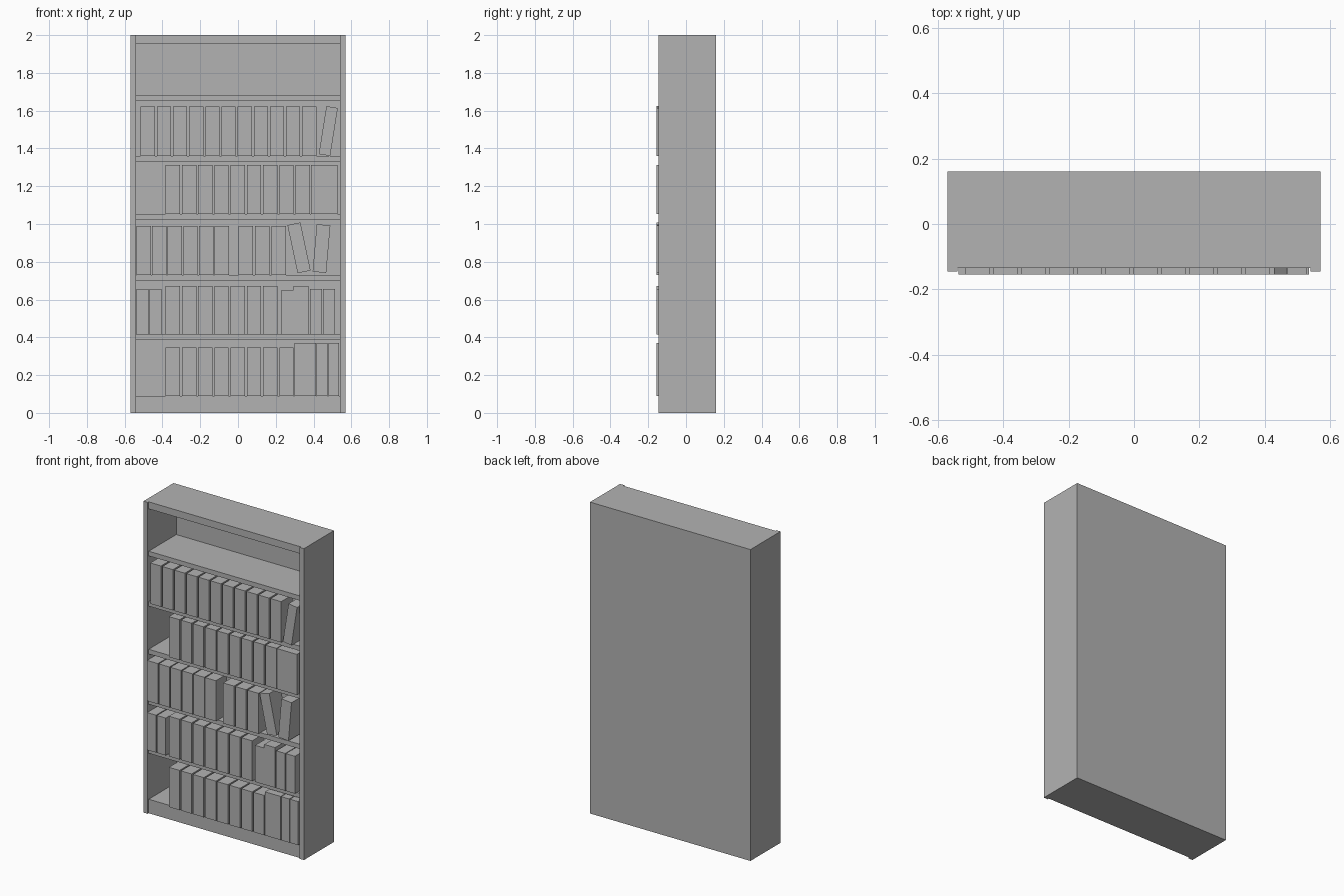
import bpy
from math import radians
from mathutils import Matrix

cube = bpy.data.objects.get("Cube")
if cube:
    bpy.data.objects.remove(cube, do_unlink=True)

import bmesh

grey = bpy.data.materials.new("plain grey")
grey.use_nodes = True
colour = (0.45, 0.45, 0.45, 1)
grey.diffuse_color = colour
grey.node_tree.nodes["Principled BSDF"].inputs["Base Color"].default_value = colour


def box(name, x, y, z, tilt=0):
    """Box between the (low, high) pairs, tilted sideways about its centre."""
    spans = (x, y, z)
    bm = bmesh.new()
    bmesh.ops.create_cube(bm, size=1)
    bmesh.ops.scale(bm, vec=[b - a for a, b in spans], verts=bm.verts)
    bmesh.ops.rotate(bm, matrix=Matrix.Rotation(radians(tilt), 3, 'Y'), verts=bm.verts)
    mesh = bpy.data.meshes.new(name)
    bm.to_mesh(mesh)
    bm.free()
    mesh.materials.append(grey)
    obj = bpy.data.objects.new(name, mesh)
    obj.location = [(a + b) / 2 for a, b in spans]
    bpy.context.collection.objects.link(obj)
    return obj


# Case: sides, back, top, base and shelves
inner, outer, rear = 0.54, 0.57, 0.16
width = (-inner, inner)
box("left_side", (inner, outer), (-0.145, rear), (0, 2))
box("right_side", (-outer, -inner), (-0.145, rear), (0, 2))
box("back_panel", width, (0.145, rear), (0, 2))
box("top_panel", width, (-0.135, 0.145), (1.955, 2))
box("base", width, (-0.135, 0.145), (0, 0.09))
shelf_tops = [0.415, 0.73, 1.053, 1.36, 1.683]
for top in shelf_tops:
    box("shelf", width, (-0.135, 0.145), (top - 0.03, top))

# Upright books: bottom, height, first left edge, pitch, thickness, count
book_depth = (-0.155, -0.04)
rows = [
    (0.09, 0.255, -0.383, 0.086, 0.076, 8),
    (0.09, 0.28, 0.3, 0, 0.112, 1),
    (0.09, 0.28, 0.416, 0.062, 0.057, 2),
    (0.415, 0.24, -0.537, 0.069, 0.063, 2),
    (0.415, 0.258, -0.383, 0.086, 0.076, 7),
    (0.415, 0.235, 0.23, 0, 0.063, 1),
    (0.415, 0.258, 0.295, 0, 0.077, 1),
    (0.415, 0.24, 0.38, 0.069, 0.064, 2),
    (0.73, 0.26, -0.537, 0.0825, 0.076, 6),
    (0.73, 0.26, 0.003, 0.087, 0.077, 3),
    (1.053, 0.26, -0.383, 0.086, 0.076, 9),
    (1.053, 0.26, 0.386, 0, 0.141, 1),
    (1.36, 0.262, -0.515, 0.0855, 0.075, 11),
]
for bottom, height, start, pitch, thick, count in rows:
    for i in range(count):
        x = start + i * pitch
        box("book", (x, x + thick), book_depth, (bottom, bottom + height))

# Leaning books: centre x, centre z, thickness, height, tilt
for x, z, thick, height, tilt in [
    (0.478, 1.492, 0.061, 0.257, 9),
    (0.323, 0.874, 0.07, 0.26, -12),
    (0.442, 0.87, 0.072, 0.252, 5),
]:
    box("leaning_book", (x - thick / 2, x + thick / 2), book_depth,
        (z - height / 2, z + height / 2), tilt)
